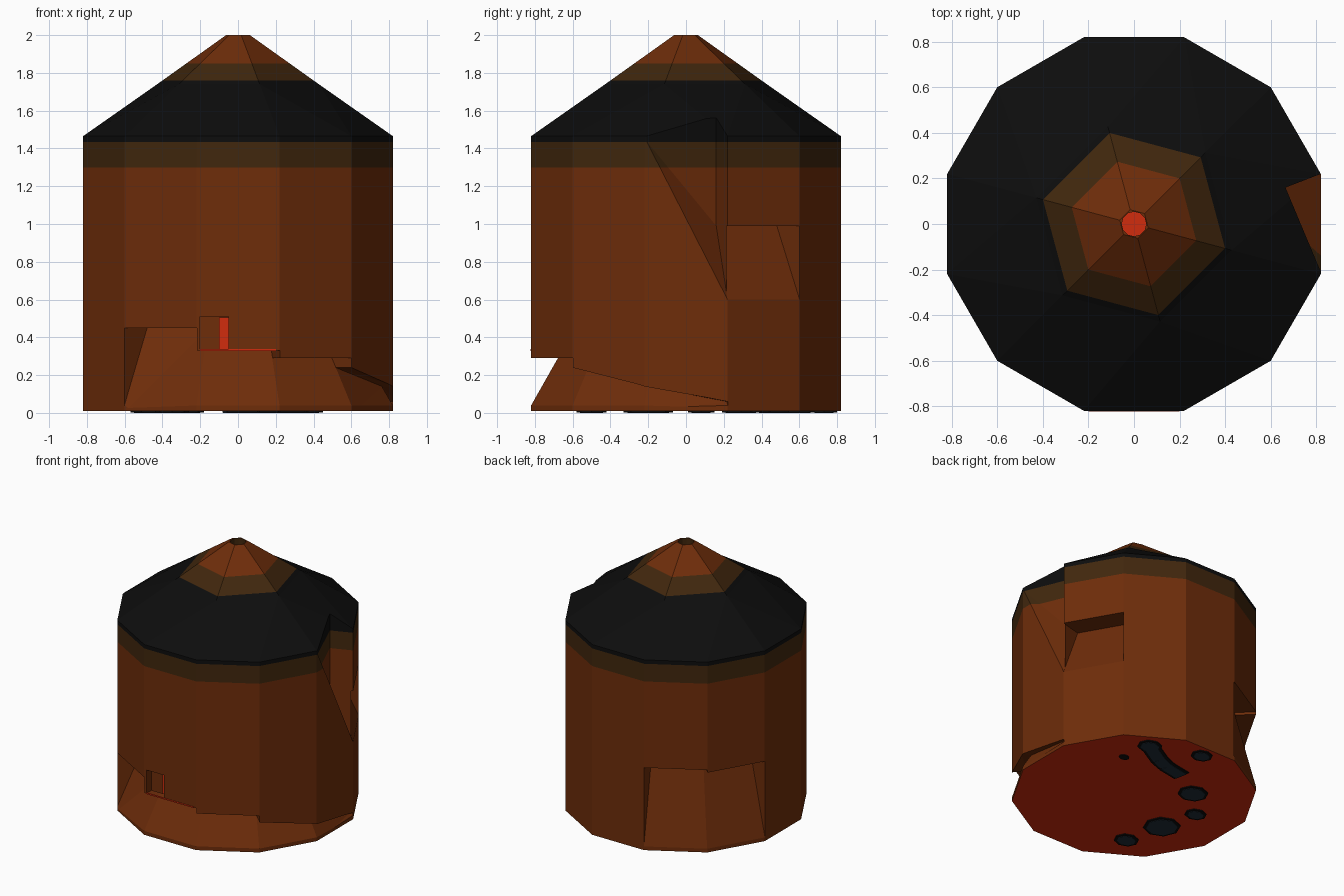
import bpy, bmesh
from math import cos, sin, radians
from mathutils import Vector

cube = bpy.data.objects.get("Cube")
if cube:
    bpy.data.objects.remove(cube, do_unlink=True)

R, BASE, EAVE, TOP = 0.849, 0.01, 1.465, 2.0


def material(name, rgb):
    m = bpy.data.materials.new(name)
    m.use_nodes = True
    m.diffuse_color = (*rgb, 1)
    m.node_tree.nodes["Principled BSDF"].inputs["Base Color"].default_value = (*rgb, 1)
    return m


rust = material("rust brown", (0.157, 0.026, 0.003))
dark = material("dark brown", (0.052, 0.02, 0.004))
black = material("soot black", (0.004, 0.004, 0.004))
red = material("bright red", (0.64, 0.025, 0.004))
blue = material("blue black", (0.014, 0.026, 0.038))


def polar(r, deg, z):
    return Vector((r * cos(radians(deg)), r * sin(radians(deg)), z))


def make_object(name, bm, mats):
    bmesh.ops.recalc_face_normals(bm, faces=bm.faces)
    me = bpy.data.meshes.new(name)
    bm.to_mesh(me)
    bm.free()
    for m in mats:
        me.materials.append(m)
    ob = bpy.data.objects.new(name, me)
    bpy.context.collection.objects.link(ob)
    return ob


def hull(name, points, mat):
    bm = bmesh.new()
    verts = [bm.verts.new(p) for p in points]
    bmesh.ops.convex_hull(bm, input=verts)
    return make_object(name, bm, [mat])


def box(name, lo, hi, mat):
    pts = [(x, y, z) for x in (lo[0], hi[0]) for y in (lo[1], hi[1]) for z in (lo[2], hi[2])]
    return hull(name, pts, mat)


def disc(name, x, y, z0, z1, rx, ry, sides, mat):
    angles = [radians(i * 360 / sides) for i in range(sides)]
    return hull(name, [(x + rx * cos(t), y + ry * sin(t), z)
                       for z in (z0, z1) for t in angles], mat)


def chip(a, z0, za, zb, da, db):
    """Wedge cut under one side of the drum, from angle a to a + 30."""
    pts = []
    for ang, z1, d in ((a - 0.1, za, da), (a + 30.1, zb, db)):
        e = 0.02
        pts += [polar(R + e, ang, z0 - e * (z1 - z0) / d),
                polar(R + e, ang, z1), polar(R - d, ang, z1)]
    return hull("chip_cutter", pts, rust)


# Twelve-sided drum whose roof narrows to six sides
bm = bmesh.new()
ring = lambda n, r, start, z: [bm.verts.new(polar(r, start + i * 360 / n, z)) for i in range(n)]
bottom, eave = ring(12, R, 15, BASE), ring(12, R, 15, EAVE)
mid, tip = ring(6, 0.443, 45, 1.74), ring(6, 0.065, 45, TOP)
bm.faces.new(bottom[::-1])
bm.faces.new(tip)
for i in range(12):
    j = (i + 1) % 12
    bm.faces.new((bottom[i], bottom[j], eave[j], eave[i]))
for k in range(6):
    n = (k + 1) % 6
    a, b, c = eave[2 * k], eave[2 * k + 1], eave[(2 * k + 2) % 12]
    bm.faces.new((a, b, mid[k]))
    bm.faces.new((b, c, mid[k]))
    bm.faces.new((c, mid[n], mid[k]))
    bm.faces.new((mid[k], mid[n], tip[n], tip[k]))
hut = make_object("drum_and_roof", bm, [rust, dark, black, red])

# Broken wedge through the wall and eave
A, B, C = Vector((0.82, -0.21, 1.44)), Vector((0.665, 0.16, 0.99)), Vector((0.82, 0.22, 0.6))
A, C = A + (A - B) * 0.1, C + (C - B) * 0.1
cutters = [hull("eave_cutter", [A, B, C] + [Vector((p.x, p.y, 2.1)) for p in (A, B, C)], rust)]

# Chips along the wall and the foot, window pocket, smoke hole
cutters += [
    chip(15, 0.6, 0.99, 0.99, 0.17, 0.17),
    chip(-135, 0.04, 0.45, 0.45, 0.17, 0.24),
    chip(-105, 0.04, 0.33, 0.33, 0.17, 0.17),
    chip(-75, 0.04, 0.29, 0.29, 0.147, 0.147),
    chip(-45, 0.04, 0.24, 0.14, 0.117, 0.06),
    chip(-15, 0.04, 0.14, 0.06, 0.06, 0.02),
    chip(105, 0.04, 0.64, 0.64, 0.15, 0.15),
    chip(135, 0.04, 0.62, 0.62, 0.15, 0.15),
    box("window_cutter", (-0.2, -0.9, 0.325), (-0.05, -0.76, 0.51), rust),
    disc("smoke_hole_cutter", 0, 0, 1.93, 2.1, 0.054, 0.054, 12, rust),
]
for c in cutters:
    c.hide_render = True
    mod = hut.modifiers.new("cut", "BOOLEAN")
    mod.operation, mod.solver, mod.object = "DIFFERENCE", "EXACT", c
deps = bpy.context.evaluated_depsgraph_get()
cut_mesh = bpy.data.meshes.new_from_object(hut.evaluated_get(deps))
hut.modifiers.clear()
hut.data = cut_mesh
for c in cutters:
    bpy.data.objects.remove(c, do_unlink=True)
cut_mesh.materials.clear()
for m in (rust, dark, black, red):
    cut_mesh.materials.append(m)

# Colour bands by height, red underside and hole floor, dark hole wall
bands = [(1.3, 0), (1.435, 1), (1.76, 2), (1.85, 1), (TOP + 1, 0)]
bm = bmesh.new()
bm.from_mesh(cut_mesh)
for z, _ in bands[:-1]:
    bmesh.ops.bisect_plane(bm, geom=bm.verts[:] + bm.edges[:] + bm.faces[:],
                           plane_co=(0, 0, z), plane_no=(0, 0, 1))
bm.normal_update()
for f in bm.faces:
    mid_point = f.calc_center_median()
    f.material_index = next(m for limit, m in bands if mid_point.z < limit)
    if mid_point.z < BASE + 0.005 and f.normal.z < -0.9:
        f.material_index = 3
    elif max(v.co.xy.length for v in f.verts) < 0.058:
        f.material_index = 3 if f.normal.z > 0.9 and mid_point.z < 1.95 else 1
    f.smooth = False
bm.to_mesh(cut_mesh)
bm.free()

# Red glow in the window and along the crack under it
box("window_glow", (-0.1, -0.768, 0.335), (-0.05, -0.759, 0.505), red)
box("crack_glow", (-0.2, -0.824, 0.328), (0.2, -0.815, 0.337), red)

# Dark spots with black rims under the floor
spots = [(-0.29, 0.29, 0.11, 0.1), (-0.49, 0.08, 0.08, 0.07), (-0.42, -0.2, 0.13, 0.13),
         (-0.35, -0.5, 0.09, 0.08), (0, 0.73, 0.08, 0.07), (0.36, 0.6, 0.09, 0.08)]
for x, y, rx, ry in spots:
    disc("floor_spot_rim", x, y, 0.003, BASE + 0.002, rx, ry, 8, black)
    disc("floor_spot", x, y, 0, 0.008, rx - 0.02, ry - 0.02, 8, blue)
disc("small_floor_spot", 0.4, 0.37, 0.003, BASE + 0.002, 0.04, 0.03, 8, black)

# Long crooked floor stain
path = [(0.36, 0.6), (0.19, 0.5), (0.09, 0.46), (-0.07, 0.43)]
for name, width, z0, z1, mat in (("floor_stain_rim", 0.065, 0.003, BASE + 0.002, black),
                                 ("floor_stain", 0.045, 0, 0.008, blue)):
    for (x0, y0), (x1, y1) in zip(path, path[1:]):
        side = Vector((y0 - y1, x1 - x0, 0)).normalized() * width
        ends = [Vector((x0, y0, 0)), Vector((x1, y1, 0))]
        hull(name, [p + s * side + Vector((0, 0, z))
                    for p in ends for s in (-1, 1) for z in (z0, z1)], mat)
